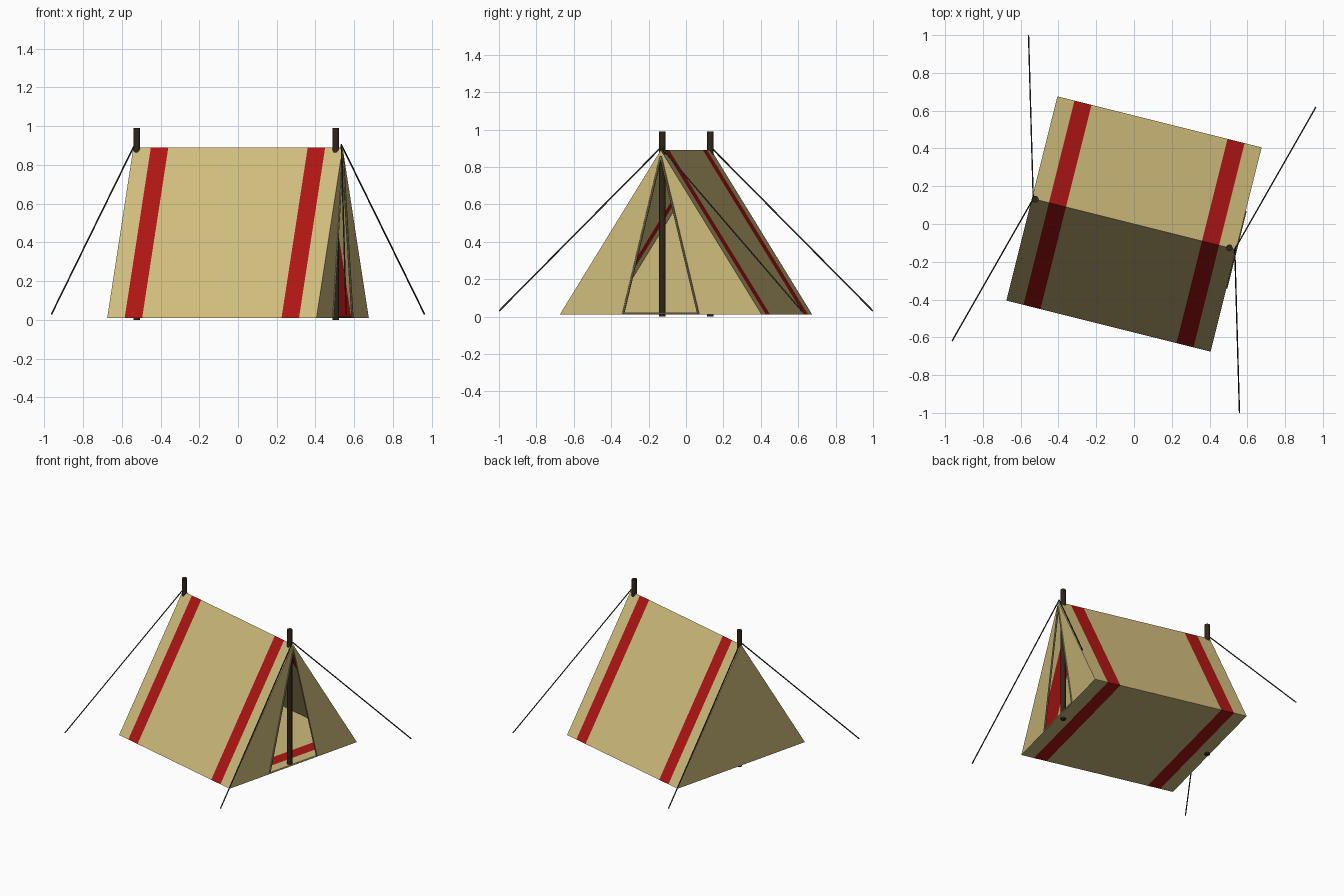
import bpy, bmesh, math
from mathutils import Matrix, Vector

if "Cube" in bpy.data.objects:
    bpy.data.objects.remove(bpy.data.objects["Cube"])

TURN = Matrix.Rotation(math.atan2(-0.27, 1.08), 4, 'Z')
H, Z0, Z1 = 0.557, 0.01, 0.89      # half size of base, floor and ridge heights


def material(name, rgb):
    m = bpy.data.materials.new(name)
    m.diffuse_color = (*rgb, 1)
    m.use_nodes = True
    m.node_tree.nodes["Principled BSDF"].inputs["Base Color"].default_value = m.diffuse_color
    return m


TAN = material("canvas", (0.62, 0.50, 0.20))
RED = material("red_stripe", (0.42, 0.008, 0.007))
TRIM = material("door_trim", (0.30, 0.24, 0.11))
WOOD = material("dark_wood", (0.03, 0.018, 0.01))
ROPE = material("rope", (0.04, 0.035, 0.02))


def finish(name, bm, mats):
    bm.transform(TURN)
    me = bpy.data.meshes.new(name)
    bm.to_mesh(me)
    bm.free()
    for m in mats:
        me.materials.append(m)
    ob = bpy.data.objects.new(name, me)
    bpy.context.collection.objects.link(ob)
    return ob


def rod(name, a, b, radius, sides, mat, smooth=False):
    a, b = Vector(a), Vector(b)
    d = b - a
    bm = bmesh.new()
    mx = Matrix.Translation((a + b) / 2) @ d.to_track_quat('Z', 'Y').to_matrix().to_4x4()
    bmesh.ops.create_cone(bm, cap_ends=True, segments=sides, radius1=radius,
                          radius2=radius, depth=d.length, matrix=mx)
    for f in bm.faces:
        f.smooth = smooth and len(f.verts) == 4
    return finish(name, bm, [mat])


# Canvas sleeve: two slopes and floor, with red bands running right around
bm = bmesh.new()
rings = [[bm.verts.new((x, y, z)) for y, z in ((-H, Z0), (H, Z0), (0, Z1))]
         for x in (-H, -0.464, -0.371, 0.371, 0.464, H)]
for i, (r, s) in enumerate(zip(rings, rings[1:])):
    for k in range(3):
        f = bm.faces.new((r[k], r[(k + 1) % 3], s[(k + 1) % 3], s[k]))
        f.material_index = i % 2
# Closed end wall
bm.faces.new(rings[0])
# Door end wall with triangular opening
r = rings[-1]
door = [bm.verts.new((H, y, z)) for y, z in ((-0.21, Z0), (0, 0.86), (0.21, Z0))]
bm.faces.new((r[0], door[0], door[1], r[2]))
bm.faces.new((door[2], r[1], r[2], door[1]))
bmesh.ops.recalc_face_normals(bm, faces=bm.faces)
finish("canvas_tent", bm, [TAN, RED])

# Door edge trim and sill
for side, label in ((-1, "front"), (1, "back")):
    rod(label + "_door_trim", (H, side * 0.207, Z0 + 0.003), (H, 0, 0.855), 0.006, 6, TRIM)
rod("door_sill", (H, -0.21, 0.016), (H, 0.21, 0.016), 0.005, 4, TAN)

# Poles and guy ropes at both ends
for sx, label, px in ((-1, "closed_end", -0.538), (1, "door_end", 0.521)):
    rod(label + "_pole", (px, 0, 0), (px, 0, 0.99), 0.0175, 12, WOOD, True)
    for sy, tag in ((-1, "front"), (1, "back")):
        rod(f"{label}_{tag}_guy_rope", (sx * 0.55, 0, 0.905),
            (sx * 0.784, sy * 0.834, 0.03), 0.004, 6, ROPE, True)
